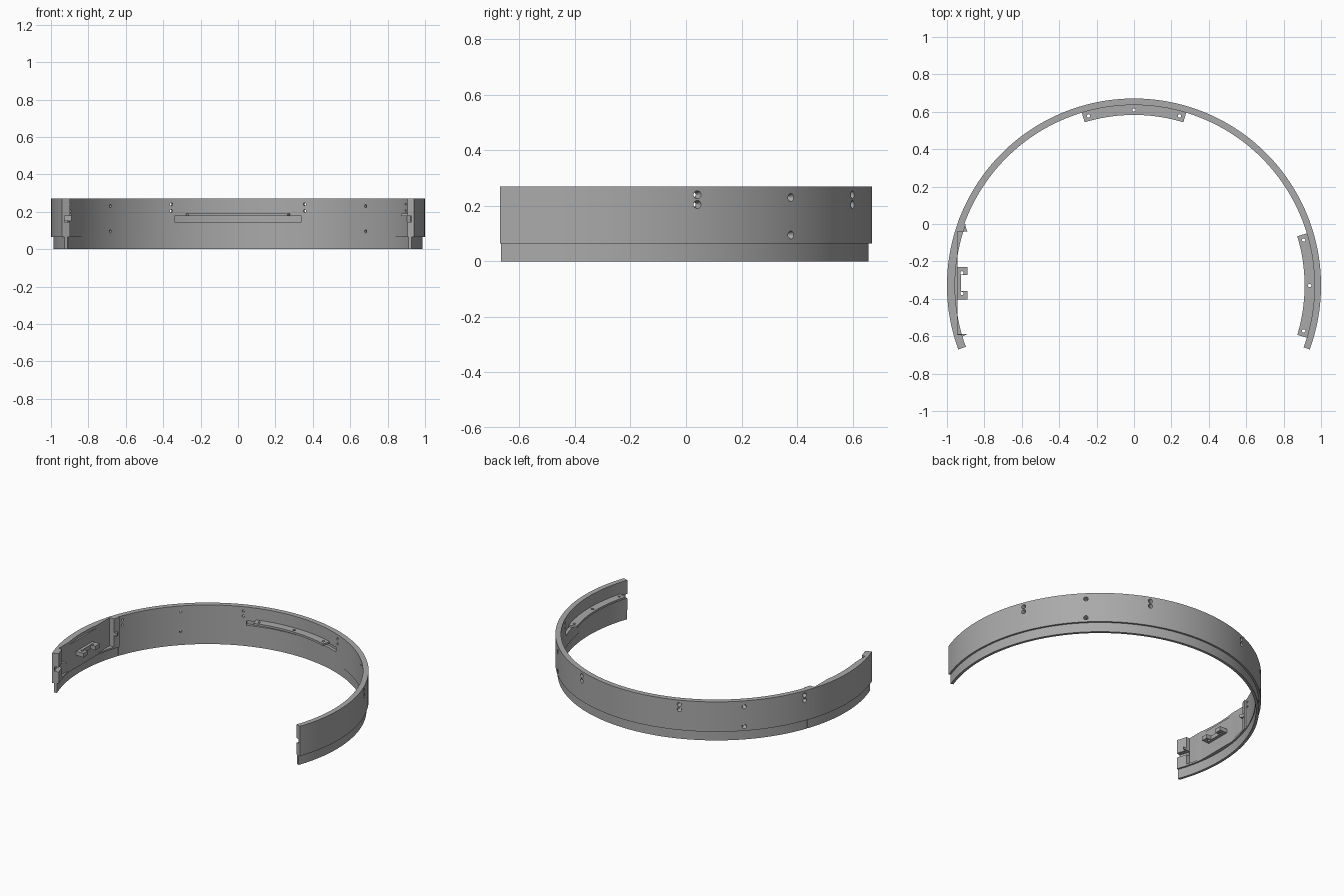
import bpy, bmesh
from math import radians, sin, cos, sqrt
from mathutils import Vector, Matrix

if "Cube" in bpy.data.objects:
    bpy.data.objects.remove(bpy.data.objects["Cube"])

CY = -0.329            # ring centre in y
R_OUT, R_IN = 1.0, 0.965
TOP, STEP = 0.27, 0.065
SLOT = (0.145, 0.176)  # height range of the plate slots

grey = bpy.data.materials.new("satin_grey")
grey.use_nodes = True
grey.diffuse_color = (0.4, 0.4, 0.4, 1)
grey.node_tree.nodes["Principled BSDF"].inputs["Base Color"].default_value = (0.4, 0.4, 0.4, 1)


def polar(a, r, z=0.0):
    return Vector((r * cos(radians(a)), CY + r * sin(radians(a)), z))


def finish(name, bm):
    bmesh.ops.recalc_face_normals(bm, faces=bm.faces)
    mesh = bpy.data.meshes.new(name)
    bm.to_mesh(mesh)
    bm.free()
    mesh.materials.append(grey)
    ob = bpy.data.objects.new(name, mesh)
    bpy.context.collection.objects.link(ob)
    return ob


def band(name, a0, a1, r0, r1, z0, z1):
    """Curved bar of rectangular section between two angles."""
    bm = bmesh.new()
    n = max(2, round(abs(a1 - a0) / 1.5))
    rows = []
    for i in range(n + 1):
        a = a0 + (a1 - a0) * i / n
        rows.append([bm.verts.new(polar(a, r, z))
                     for r, z in ((r0, z0), (r1, z0), (r1, z1), (r0, z1))])
    for p, q in zip(rows, rows[1:]):
        for k in range(4):
            bm.faces.new((p[k], p[k - 1], q[k - 1], q[k]))
    bm.faces.new(rows[0])
    bm.faces.new(rows[-1])
    return finish(name, bm)


def prism(name, pts, z0, z1):
    """Vertical extrusion of a plan outline."""
    bm = bmesh.new()
    face = bm.faces.new([bm.verts.new((x, y, z0)) for x, y in pts])
    new = bmesh.ops.extrude_face_region(bm, geom=[face])["geom"]
    bmesh.ops.translate(bm, vec=(0, 0, z1 - z0),
                        verts=[v for v in new if isinstance(v, bmesh.types.BMVert)])
    return finish(name, bm)


def box(name, x0, x1, y0, y1, z0, z1):
    return prism(name, [(x0, y0), (x1, y0), (x1, y1), (x0, y1)], z0, z1)


def pins(name, spots, r1, r2, depth):
    """Tapered round cutters; each spot is (centre, axis)."""
    bm = bmesh.new()
    for centre, axis in spots:
        rot = axis.to_track_quat("Z", "Y").to_matrix().to_4x4()
        bmesh.ops.create_cone(bm, cap_ends=True, segments=16, radius1=r1, radius2=r2,
                              depth=depth, matrix=Matrix.Translation(centre) @ rot)
    return finish(name, bm)


def cut(ob, *cutters):
    for c in cutters:
        mod = ob.modifiers.new("cut", "BOOLEAN")
        mod.operation, mod.solver, mod.object = "DIFFERENCE", "EXACT", c
        dg = bpy.context.evaluated_depsgraph_get()
        mesh = bpy.data.meshes.new_from_object(ob.evaluated_get(dg))
        ob.modifiers.clear()
        ob.data = mesh
        bpy.data.objects.remove(c)


# Main band and its thinner lower lip
main = band("main_band", -20, 160, R_IN, R_OUT, STEP, TOP)
lip = band("main_lip", -20, 159.8, 0.969, 0.987, 0, STEP)

# Slots behind the two inner plates
cut(main, *[band("slot_cutter", mid - 20.6, mid + 20.6, 0.95, 0.986, *SLOT) for mid in (0, 90)])

# Countersunk screw holes through the wall
spots = []
for side in (-1, 1):
    for off, heights in ((0, (0.095, 0.23)), (23.3, (0.205, 0.24))):
        for sgn in ((-1, 1) if off else (1,)):
            a = 90 + side * (45 + sgn * off)
            axis = polar(a, 1) - polar(a, 0)
            spots += [(polar(a, 0.983, z), axis) for z in heights]
cut(main, pins("hole_cutter", spots, 0.008, 0.008, 0.1),
    pins("sink_cutter", [(c + 0.01 * d, d) for c, d in spots], 0.008, 0.017, 0.03))

# Curved inner plates with three holes each
for name, mid in (("left_plate", 0), ("back_plate", 90)):
    plate = band(name, mid - 16.8, mid + 16.8, 0.912, 0.97, 0.176, 0.19)
    holes = [(polar(mid + d, 0.939, 0.18), Vector((0, 0, 1))) for d in (-15, 0, 15)]
    cut(plate, pins("plate_hole_cutter", holes, 0.009, 0.009, 0.1))

# Separate end segment with flat-backed pocket
FLAT = -0.945
segment = band("end_segment", 160, 200, 0.957, R_OUT, STEP, TOP)
cut(segment, box("pocket_cutter", FLAT, -0.8, -0.59, -0.04, STEP + 0.012, 0.3),
    band("segment_slot_cutter", 195.5, 201, 0.94, 0.986, *SLOT))
segment_lip = band("segment_lip", 160, 200, 0.969, 0.987, 0, STEP)

# Flat backing filling the chord behind the pocket
half = sqrt(0.96 ** 2 - FLAT ** 2)
arc = [(FLAT, CY + half), (FLAT, CY - half)]
arc += [tuple(polar(180 + d, 0.962)[:2]) for d in (9, 6, 3, 0, -3, -6, -9)]
prism("pocket_backing", arc, STEP, 0.25)

# Notched clip in the middle of the pocket
clip_half = [(FLAT - 0.01, 0.087), (-0.89, 0.087), (-0.89, 0.042), (-0.925, 0.042)]
outline = [(x, CY + 0.013 + y) for x, y in clip_half]
outline += [(x, CY + 0.013 - y) for x, y in reversed(clip_half)]
clip = prism("pocket_clip", outline, 0.15, 0.178)
cut(clip, pins("clip_hole_cutter", [(Vector((-0.92, CY + 0.013 + d, 0.165)), Vector((0, 0, 1)))
                                    for d in (-0.055, 0.055)], 0.009, 0.009, 0.1))

# Small wedge tabs at the two pocket ends
prism("rear_tab", [(-0.94, -0.04), (-0.89, -0.04), (-0.918, 0.03), (-0.935, 0.03)], 0.155, 0.176)
prism("front_tab", [(-0.945, -0.588), (-0.89, -0.588), (-0.917, -0.602), (-0.94, -0.602)],
      0.176, 0.19)

# Smooth curves, sharp corners
for ob in bpy.context.scene.objects:
    ob.select_set(ob.type == "MESH")
bpy.context.view_layer.objects.active = main
bpy.ops.object.shade_smooth_by_angle(angle=radians(25))
